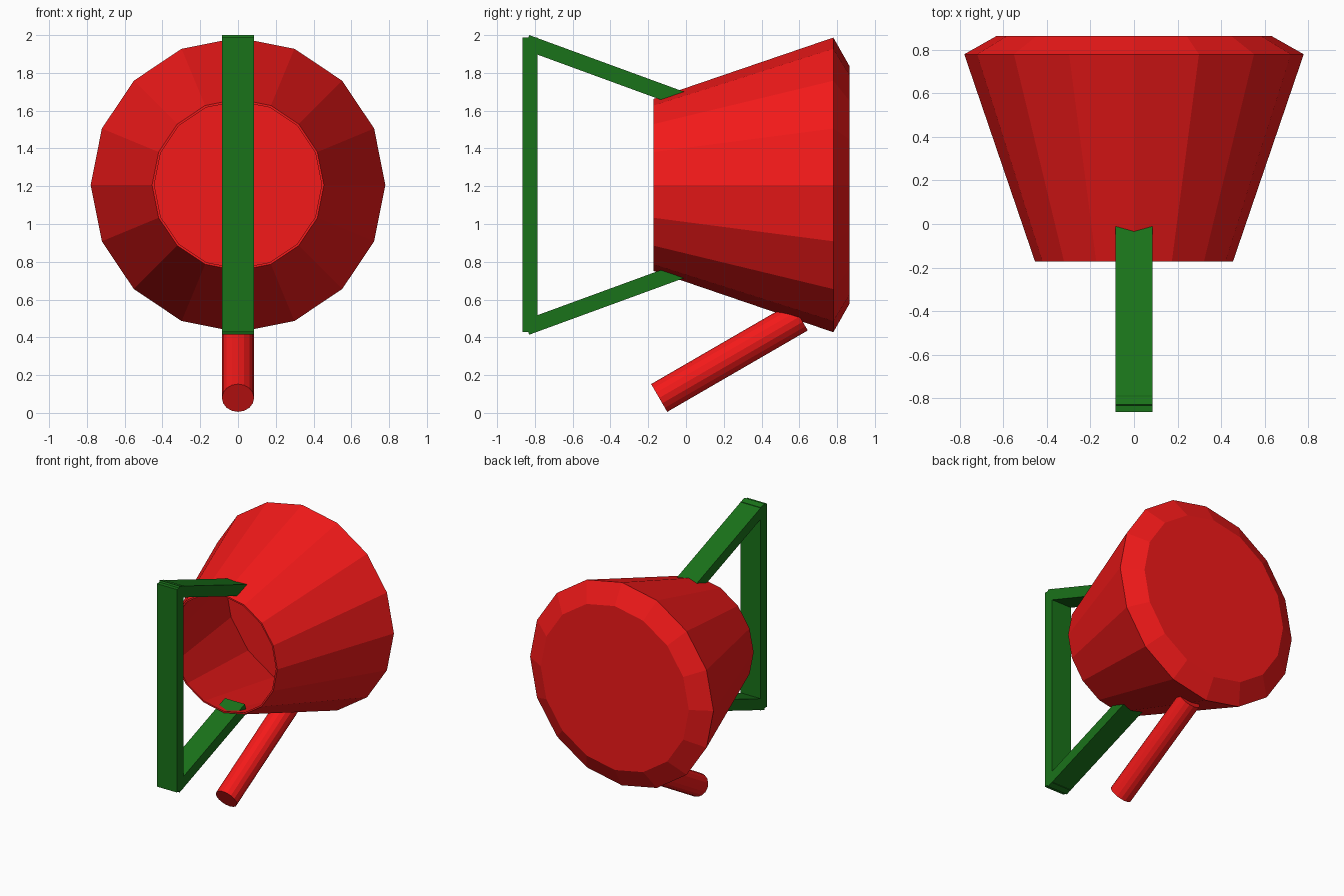
import bpy, bmesh
from math import cos, sin, pi
from mathutils import Vector

if "Cube" in bpy.data.objects:
    bpy.data.objects.remove(bpy.data.objects["Cube"])

ZC = 1.207   # height of the cup axis


def material(name, color):
    m = bpy.data.materials.new(name)
    m.diffuse_color = color
    m.use_nodes = True
    m.node_tree.nodes["Principled BSDF"].inputs["Base Color"].default_value = m.diffuse_color
    return m


RED = material("red", (0.9, 0.01, 0.01, 1))
GREEN = material("green", (0.01, 0.17, 0.01, 1))


def finish(name, bm, mat):
    bmesh.ops.recalc_face_normals(bm, faces=bm.faces)
    me = bpy.data.meshes.new(name)
    bm.to_mesh(me)
    bm.free()
    ob = bpy.data.objects.new(name, me)
    me.materials.append(mat)
    bpy.context.collection.objects.link(ob)
    return ob


def lathe(name, profile, sides, mat):
    """Closed solid around the y axis from (radius, y) rings, capped at both ends."""
    bm = bmesh.new()
    rings = [[bm.verts.new((r * cos(2 * pi * i / sides), y, r * sin(2 * pi * i / sides)))
              for i in range(sides)] for r, y in profile]
    for a, b in zip(rings, rings[1:]):
        for i in range(sides):
            j = (i + 1) % sides
            bm.faces.new((a[i], a[j], b[j], b[i]))
    bm.faces.new(rings[0])
    bm.faces.new(rings[-1])
    return finish(name, bm, mat)


def slab(name, outline, half_width, mat):
    """Side outline of (y, z) points extruded across x."""
    bm = bmesh.new()
    face = bm.faces.new([bm.verts.new((-half_width, y, z)) for y, z in outline])
    ext = bmesh.ops.extrude_face_region(bm, geom=[face])
    verts = [v for v in ext["geom"] if isinstance(v, bmesh.types.BMVert)]
    bmesh.ops.translate(bm, verts=verts, vec=(2 * half_width, 0, 0))
    return finish(name, bm, mat)


# Hollow cup lying on its side: back cap, chamfer, outer wall, rim, inner wall, floor
cup = lathe("cup", [(0.63, 0.865), (0.78, 0.78), (0.455, -0.172),
                    (0.443, -0.172), (0.67, 0.80)], 16, RED)
cup.location.z = ZC

# Drinking-end pipe sloping up into the underside of the cup
low, high = Vector((0, -0.142, 0.079)), Vector((0, 0.602, 0.51))
axis = high - low
pipe = lathe("pipe", [(0.085, 0), (0.085, axis.length)], 16, RED)
pipe.location = low
pipe.rotation_euler.x = math_angle = Vector((axis.y, axis.z)).angle_signed(Vector((1, 0)))

# Handle: upright bar and two mirrored sloping arms
slab("handle_bar", [(-0.865, ZC - 0.78), (-0.785, ZC - 0.78),
                    (-0.785, ZC + 0.78), (-0.865, ZC + 0.78)], 0.085, GREEN)
start, end = Vector((-0.83, 0.793)), Vector((-0.01, 0.493))
along = (end - start).normalized()
inward = Vector((along.y, -along.x)) * 0.082
arm = [start, end, end + inward, start + inward]
for name, side in (("handle_top_arm", 1), ("handle_bottom_arm", -1)):
    slab(name, [(p.x, ZC + side * p.y) for p in arm], 0.085, GREEN)
